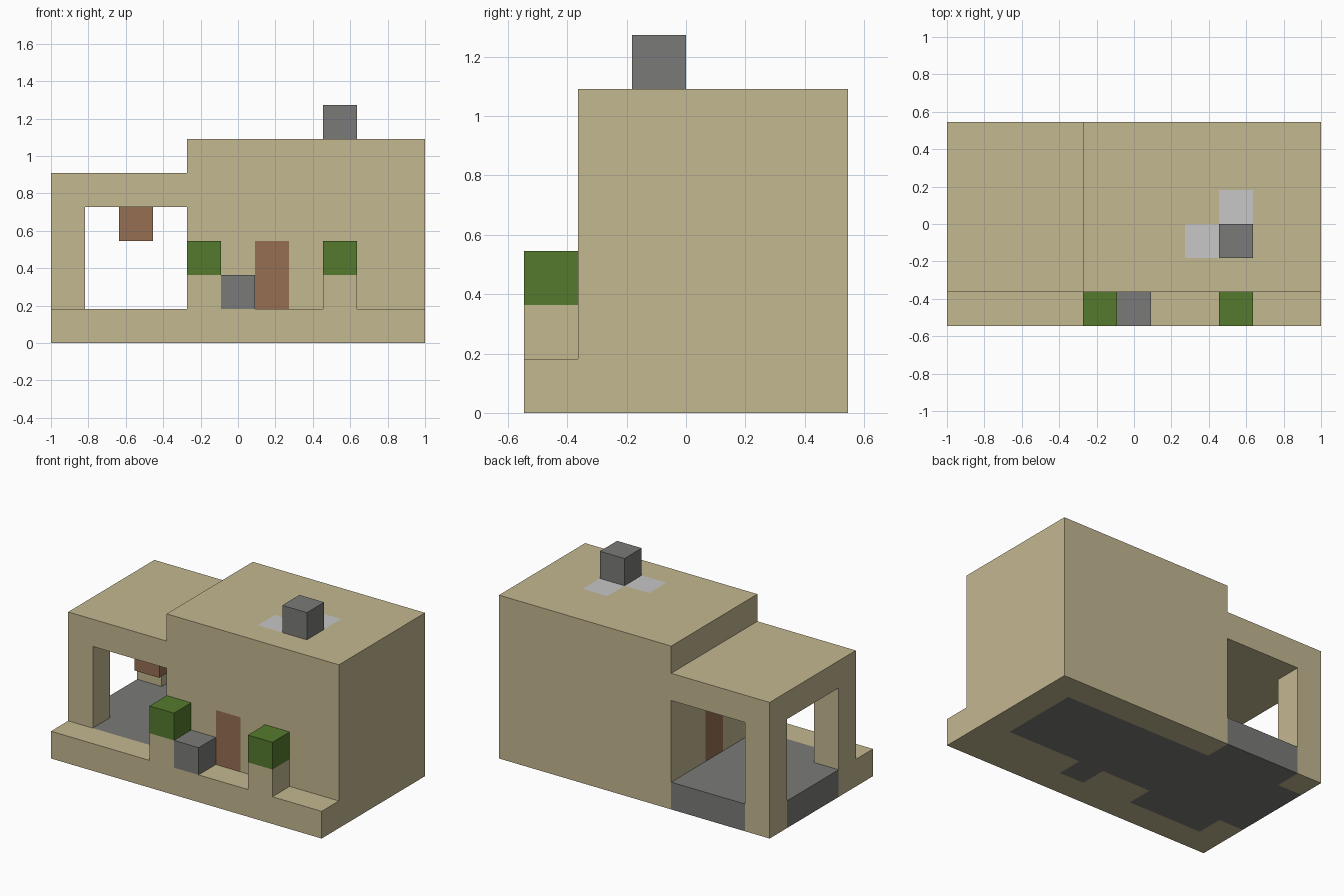
import bpy
import bmesh
import math
from mathutils import Vector

cube = bpy.data.objects.get("Cube")
if cube:
    bpy.data.objects.remove(cube, do_unlink=True)

UNIT = 2 / 11                       # edge of one building block
CENTRE = Vector((5.5, 3, 0))        # block grid is 11 wide, 6 deep, 7 high


def material(name, rgb):
    mat = bpy.data.materials.new(name)
    mat.use_nodes = True
    colour = (*rgb, 1)
    mat.diffuse_color = colour
    mat.node_tree.nodes["Principled BSDF"].inputs["Base Color"].default_value = colour
    return mat


sandstone = material("sandstone", (0.552, 0.479, 0.283))
stone = material("grey stone", (0.195, 0.195, 0.188))
wood = material("brown wood", (0.309, 0.159, 0.087))
leaf = material("leaf green", (0.091, 0.195, 0.027))
pale = material("pale grey", (0.571, 0.571, 0.571))

blocks = {}                         # block position -> part name
part_material = {}


def fill(part, mat, x, y, z):
    """Fill a range of blocks with a part, replacing what was there."""
    part_material[part] = mat
    for i in range(*x):
        for j in range(*y):
            for k in range(*z):
                blocks[i, j, k] = part


# Base slab with the stone floors set into it
fill("foundation", sandstone, (0, 11), (0, 6), (0, 1))
fill("porch_floor", stone, (1, 4), (1, 6), (0, 1))
fill("porch_floor", stone, (0, 1), (2, 5), (0, 1))
fill("house_floor", stone, (4, 10), (2, 5), (0, 1))
fill("house_floor", stone, (6, 7), (1, 2), (0, 1))

# Tall house and the lower porch beside it
fill("house_walls", sandstone, (4, 11), (1, 6), (1, 6))
fill("porch_roof", sandstone, (0, 4), (1, 6), (4, 5))
for name, y in (("front_pillar", 1), ("back_pillar", 5)):
    fill(name, sandstone, (0, 1), (y, y + 1), (1, 4))
fill("hanging_lamp", wood, (2, 3), (2, 3), (3, 4))

# Doors flush with the walls
fill("front_door", wood, (6, 7), (1, 2), (1, 3))
fill("side_door", wood, (4, 5), (3, 4), (1, 3))

# Shrubs on pedestals and a stone block on the front step
for side, x in (("right", 4), ("left", 8)):
    fill(side + "_pedestal", sandstone, (x, x + 1), (0, 1), (1, 2))
    fill(side + "_shrub", leaf, (x, x + 1), (0, 1), (2, 3))
fill("step_block", stone, (5, 6), (0, 1), (1, 2))

# Chimney and the pale roof slabs next to it
fill("chimney", stone, (8, 9), (2, 3), (6, 7))
fill("back_roof_slab", pale, (8, 9), (3, 4), (5, 6))
fill("side_roof_slab", pale, (7, 8), (2, 3), (5, 6))


def build(part):
    """Make one object from the exposed sides of a part's blocks."""
    bm = bmesh.new()
    for pos in [p for p, owner in blocks.items() if owner == part]:
        middle = Vector(pos) + Vector((0.5, 0.5, 0.5)) - CENTRE
        for axis in range(3):
            for sign in (-1, 1):
                normal = Vector((0, 0, 0))
                normal[axis] = sign
                if tuple(int(c) for c in Vector(pos) + normal) in blocks:
                    continue
                u = Vector((0, 0, 0))
                u[(axis + 1) % 3] = 0.5
                v = normal.cross(u)
                face_centre = middle + normal / 2
                corners = (-u - v, u - v, u + v, v - u)
                bm.faces.new([bm.verts.new((face_centre + c) * UNIT) for c in corners])
    bmesh.ops.remove_doubles(bm, verts=bm.verts, dist=UNIT / 100)
    bmesh.ops.dissolve_limit(bm, angle_limit=math.radians(1),
                             verts=bm.verts, edges=bm.edges)
    mesh = bpy.data.meshes.new(part)
    bm.to_mesh(mesh)
    bm.free()
    mesh.materials.append(part_material[part])
    bpy.context.collection.objects.link(bpy.data.objects.new(part, mesh))


for part in part_material:
    build(part)
